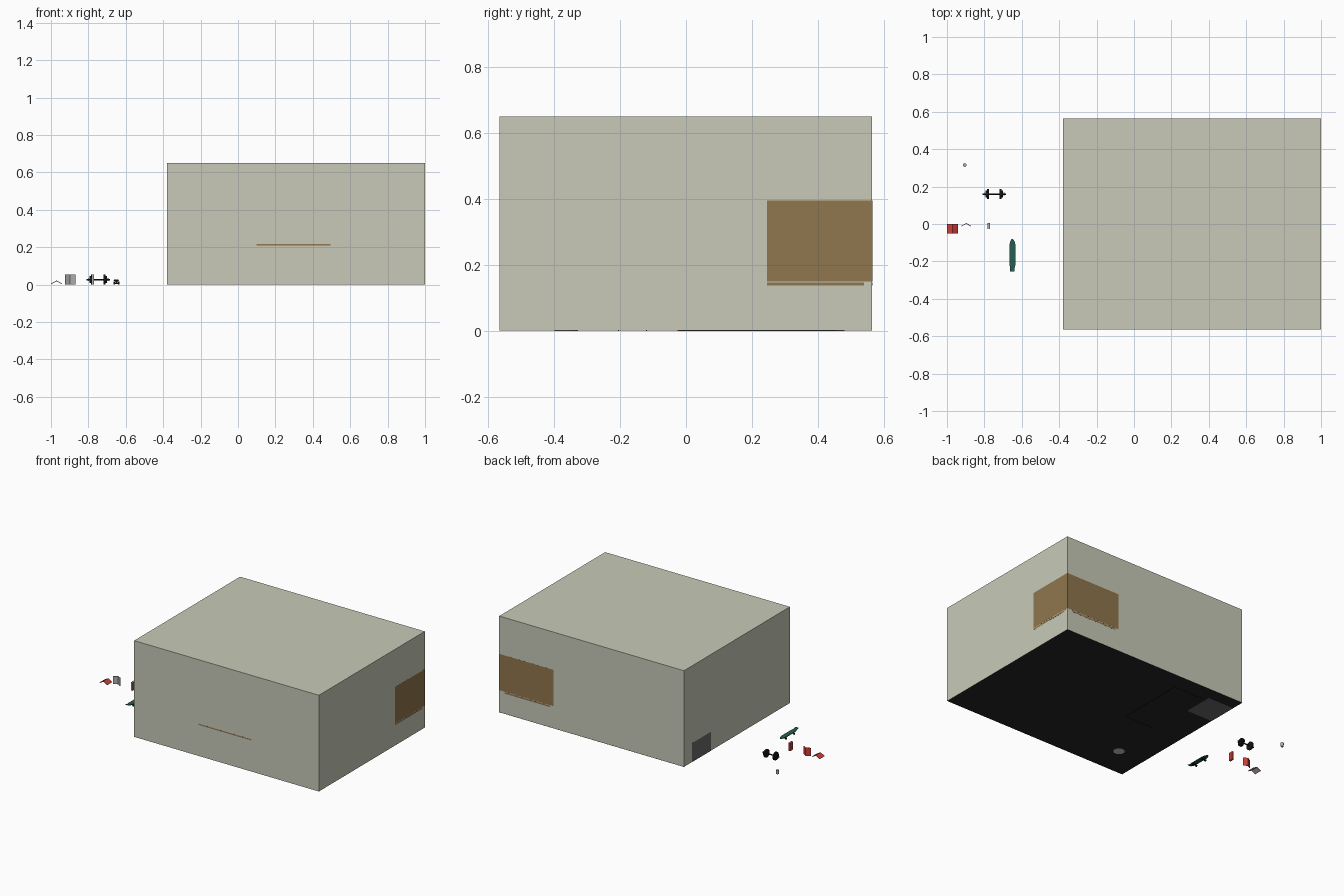
import bpy, bmesh
from math import pi, sin, cos, radians
from mathutils import Vector

if "Cube" in bpy.data.objects:
    bpy.data.objects.remove(bpy.data.objects["Cube"])


def mat(name, r, g, b):
    m = bpy.data.materials.new(name)
    m.diffuse_color = (r, g, b, 1)
    m.use_nodes = True
    m.node_tree.nodes["Principled BSDF"].inputs["Base Color"].default_value = m.diffuse_color
    return m


WALL = mat("wall_paint", 0.58, 0.59, 0.48)
DARK = mat("dark_floor", 0.018, 0.018, 0.018)
BLACK = mat("black", 0.008, 0.008, 0.008)
BROWN = mat("wood", 0.28, 0.18, 0.075)
RED = mat("red_cover", 0.62, 0.05, 0.04)
PAGES = mat("pages", 0.45, 0.43, 0.43)
GREEN = mat("green_deck", 0.02, 0.11, 0.075)
GREY = mat("mid_grey", 0.14, 0.14, 0.15)


def finish(name, bm, m):
    bmesh.ops.recalc_face_normals(bm, faces=bm.faces)
    me = bpy.data.meshes.new(name)
    bm.to_mesh(me)
    bm.free()
    ob = bpy.data.objects.new(name, me)
    bpy.context.collection.objects.link(ob)
    if m:
        me.materials.append(m)
    return ob


def box(name, x0, x1, y0, y1, z0, z1, m):
    bm = bmesh.new()
    bmesh.ops.create_cube(bm, size=1)
    for v in bm.verts:
        v.co = Vector(((x0, x1)[v.co.x > 0], (y0, y1)[v.co.y > 0], (z0, z1)[v.co.z > 0]))
    return finish(name, bm, m)


def cyl(name, c, r, length, m, axis="z", r2=None, sides=16):
    bm = bmesh.new()
    bmesh.ops.create_cone(bm, cap_ends=True, segments=sides, radius1=r,
                          radius2=r if r2 is None else r2, depth=length)
    ob = finish(name, bm, m)
    ob.location = c
    if axis == "x":
        ob.rotation_euler = (0, pi / 2, 0)
    ob.select_set(True)
    bpy.context.view_layer.objects.active = ob
    bpy.ops.object.shade_smooth_by_angle(angle=radians(35))
    ob.select_set(False)
    return ob


def prism(name, outline, z0, z1, m):
    bm = bmesh.new()
    f = bm.faces.new([bm.verts.new((x, y, z0)) for x, y in outline])
    g = bmesh.ops.extrude_face_region(bm, geom=[f])
    bmesh.ops.translate(bm, vec=(0, 0, z1 - z0),
                        verts=[e for e in g["geom"] if isinstance(e, bmesh.types.BMVert)])
    return finish(name, bm, m)


# Closed room shell with separate dark floor
E = 0.0004
room = box("room_walls", -0.38, 1 - E, -0.565, 0.565 - E, E, 0.65, WALL)
bm = bmesh.new()
bm.from_mesh(room.data)
bm.faces.ensure_lookup_table()
bmesh.ops.delete(bm, geom=[f for f in bm.faces if f.calc_center_median().z < 0.01],
                 context="FACES_ONLY")
bm.to_mesh(room.data)
bm.free()
bm = bmesh.new()
bm.faces.new([bm.verts.new((x, y, E)) for x, y in
              ((-0.38, -0.565), (-0.38, 0.565), (1 - E, 0.565), (1 - E, -0.565))])
floor = finish("floor", bm, DARK)

# Wooden corner cabinet and the ledges beneath it
box("corner_cabinet", 0.595, 1, 0.245, 0.565, 0.15, 0.395, BROWN)
box("side_ledge", 0.96, 1, 0.245, 0.54, 0.137, 0.147, BROWN)
box("back_ledge", 0.62, 0.96, 0.525, 0.565, 0.137, 0.147, BROWN)

# Furniture inside the room, standing on the floor
box("sofa_back", 0.05, 0.06, -0.02, 0.453, 0, 0.16, BLACK)
for i, y in enumerate((-0.02, 0.443)):
    box(f"sofa_arm_{i}", -0.16, 0.05, y, y + 0.01, 0, 0.11, BLACK)
box("sofa_seat", -0.16, 0.05, -0.01, 0.443, 0.03, 0.08, DARK)
box("low_chest", -0.3803, -0.188, 0.277, 0.48, 0, 0.128, GREY)
cyl("stool_base", (-0.186, -0.363, 0.0025), 0.035, 0.005, WALL)
cyl("stool_post", (-0.186, -0.363, 0.06), 0.006, 0.11, WALL)
cyl("stool_seat", (-0.186, -0.363, 0.12), 0.035, 0.012, WALL)
box("wall_table_top", 0.1, 0.495, -0.5652, -0.42, 0.21, 0.218, BROWN)
for i, x in enumerate((0.11, 0.475)):
    box(f"wall_table_leg_{i}", x, x + 0.012, -0.44, -0.428, 0.001, 0.21, BROWN)


# Open books: V profile of covers with a page block nested inside
def v_profile(half, drop, t, lift):
    return [(-half, -drop - lift), (0, -lift), (half, -drop - lift),
            (half * 0.985, -drop - lift - t), (0, -lift - t * 1.2), (-half * 0.985, -drop - lift - t)]


def open_book(name, half, drop, height):
    return [prism(name + "_cover", v_profile(half, drop, 0.0012, 0), 0, height, RED),
            prism(name + "_pages", v_profile(half * 0.95, drop * 0.95, 0.0025, 0.0012),
                  0.001, height - 0.001, PAGES)]


for ob in open_book("standing_book", 0.028, 0.016, 0.055):
    ob.location = (-0.897, 0.005, 0)
for ob in open_book("face_down_book", 0.03, 0.017, 0.052):
    ob.rotation_euler = (pi / 2, 0, 0)
    ob.location = (-0.97, 0.001, 0.022)

# Closed book standing upright
for i, x in enumerate((-0.782, -0.7715)):
    box(f"closed_book_cover_{i}", x, x + 0.0015, -0.026, 0.006, 0, 0.055, RED)
box("closed_book_spine", -0.782, -0.77, 0.0045, 0.006, 0, 0.055, RED)
box("closed_book_pages", -0.7805, -0.7715, -0.025, 0.0045, 0.001, 0.054, PAGES)

# Dumbbell
DY, DZ, DX = 0.16, 0.027, -0.747
cyl("dumbbell_bar", (DX, DY, DZ), 0.004, 0.124, BLACK, "x", sides=12)
for s in (-1, 1):
    tag = "left" if s < 0 else "right"
    cyl(f"dumbbell_plate_{tag}", (DX + s * 0.034, DY, DZ), 0.027, 0.01, BLACK, "x", sides=24)
    cyl(f"dumbbell_small_plate_{tag}", (DX + s * 0.043, DY, DZ), 0.019, 0.008, BLACK, "x", sides=24)
    cyl(f"dumbbell_collar_{tag}", (DX + s * 0.051, DY, DZ), 0.008, 0.005, BLACK, "x", sides=12)

# Drinking cup
cyl("cup", (-0.905, 0.315, 0.0125), 0.009, 0.025, PAGES, r2=0.01)

# Small skateboard: rounded nose, square kicked tail
right = [(0.012, -0.255), (0.012, -0.235), (0.0165, -0.215), (0.0165, -0.115),
         (0.013, -0.098), (0.008, -0.086), (0.003, -0.08)]
outline = right + [(-x, y) for x, y in reversed(right)]
deck = prism("skateboard_deck", outline, 0.016, 0.02, GREEN)
for v in deck.data.vertices:
    v.co.z += 0.3 * max(0, -0.23 - v.co.y)
    v.co.x -= 0.65
for i, y in enumerate((-0.205, -0.12)):
    box(f"skateboard_truck_{i}", -0.655, -0.645, y - 0.006, y + 0.006, 0.008, 0.016, BLACK)
    cyl(f"skateboard_axle_{i}", (-0.65, y, 0.0065), 0.002, 0.03, BLACK, "x", sides=8)
    for s in (-1, 1):
        cyl(f"skateboard_wheel_{i}_{'left' if s < 0 else 'right'}",
            (-0.65 + s * 0.0125, y, 0.0065), 0.0065, 0.008, BLACK, "x", sides=12)
